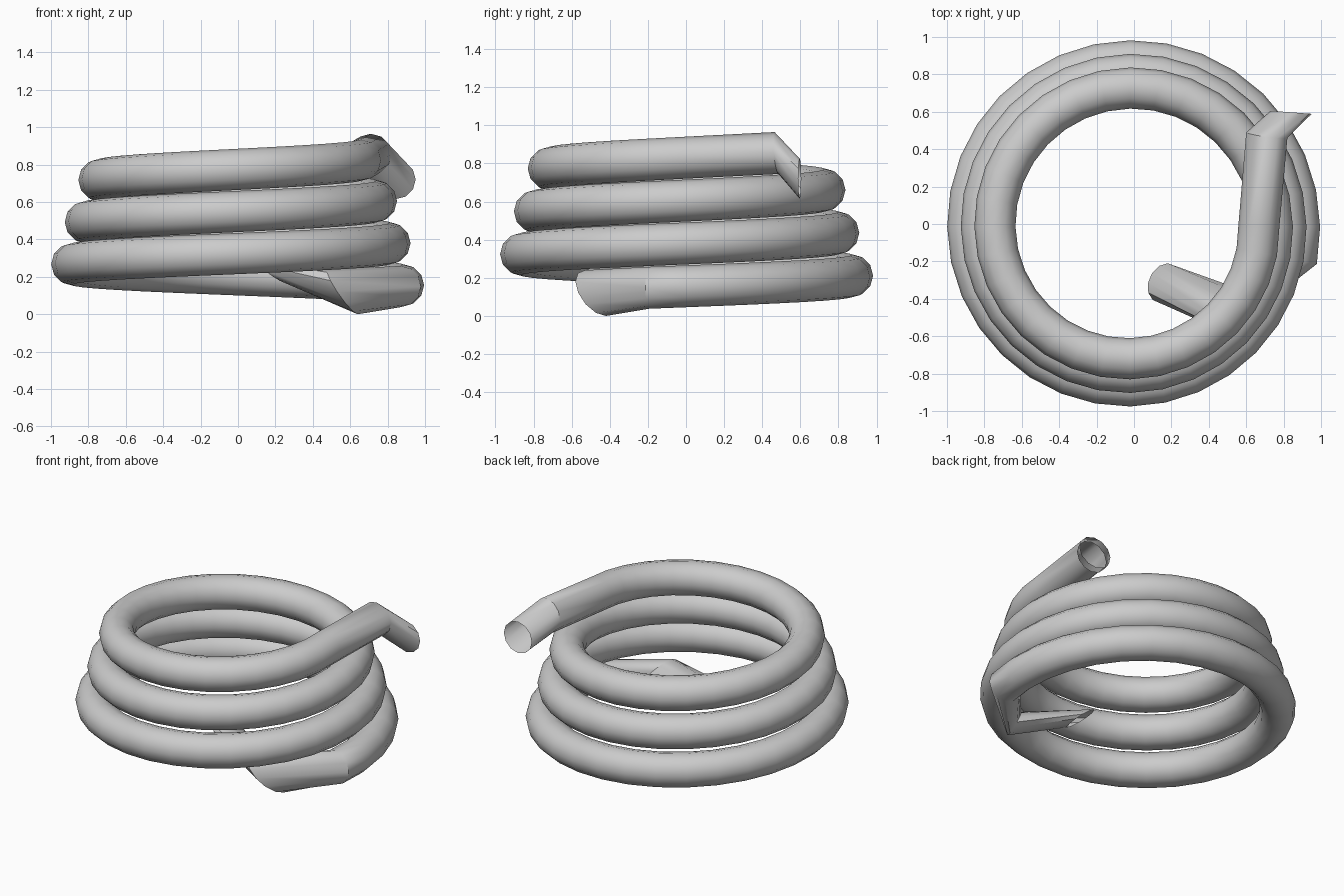
import bpy, bmesh
from math import sin, cos, pi, radians
from mathutils import Vector as V

if "Cube" in bpy.data.objects:
    bpy.data.objects.remove(bpy.data.objects["Cube"])

SIDES, STEPS, TURNS, R = 12, 32, 3, 0.11
rings = []


def add_ring(centre, down, inward):
    c, u, v = V(centre), V(down), V(inward)
    rings.append([c + u * cos(2 * pi * i / SIDES) + v * sin(2 * pi * i / SIDES)
                  for i in range(SIDES)])


# loose lower end, tucked inside the coil
add_ring((0.16, -0.315, 0.235), (0.085, 0, -0.065), (0.02, 0.105, 0))
add_ring((0.56, -0.475, 0.12), (0.08, 0.055, -0.12), (0.03, 0.09, 0))

# tapering helical coil
for k in range(-1, TURNS * STEPS + 1):
    t = k / STEPS
    a = 2 * pi * t
    r = 0.905 - 0.0725 * t
    add_ring((-0.02 + r * cos(a), -0.015 + r * sin(a), 0.155 + 0.225 * t),
             (0, 0, -R), (-R * cos(a), -R * sin(a), 0))

# straight upper end with a bent tip
add_ring((0.71, 0.475, 0.855), (0, 0.01, -R), (-R, 0.015, 0))
add_ring((0.84, 0.597, 0.72), (0, 0, -0.105), (-R, 0.008, 0))

# skin the rings into an open tube
bm = bmesh.new()
loops = [[bm.verts.new(p) for p in ring] for ring in rings]
for a, b in zip(loops, loops[1:]):
    for i in range(SIDES):
        j = (i + 1) % SIDES
        bm.faces.new((a[i], a[j], b[j], b[i]))
bmesh.ops.recalc_face_normals(bm, faces=bm.faces)
mesh = bpy.data.meshes.new("coiled_tube")
bm.to_mesh(mesh)
bm.free()
tube = bpy.data.objects.new("coiled_tube", mesh)
bpy.context.collection.objects.link(tube)
bpy.context.view_layer.objects.active = tube
tube.select_set(True)
bpy.ops.object.shade_smooth_by_angle(angle=radians(40))
